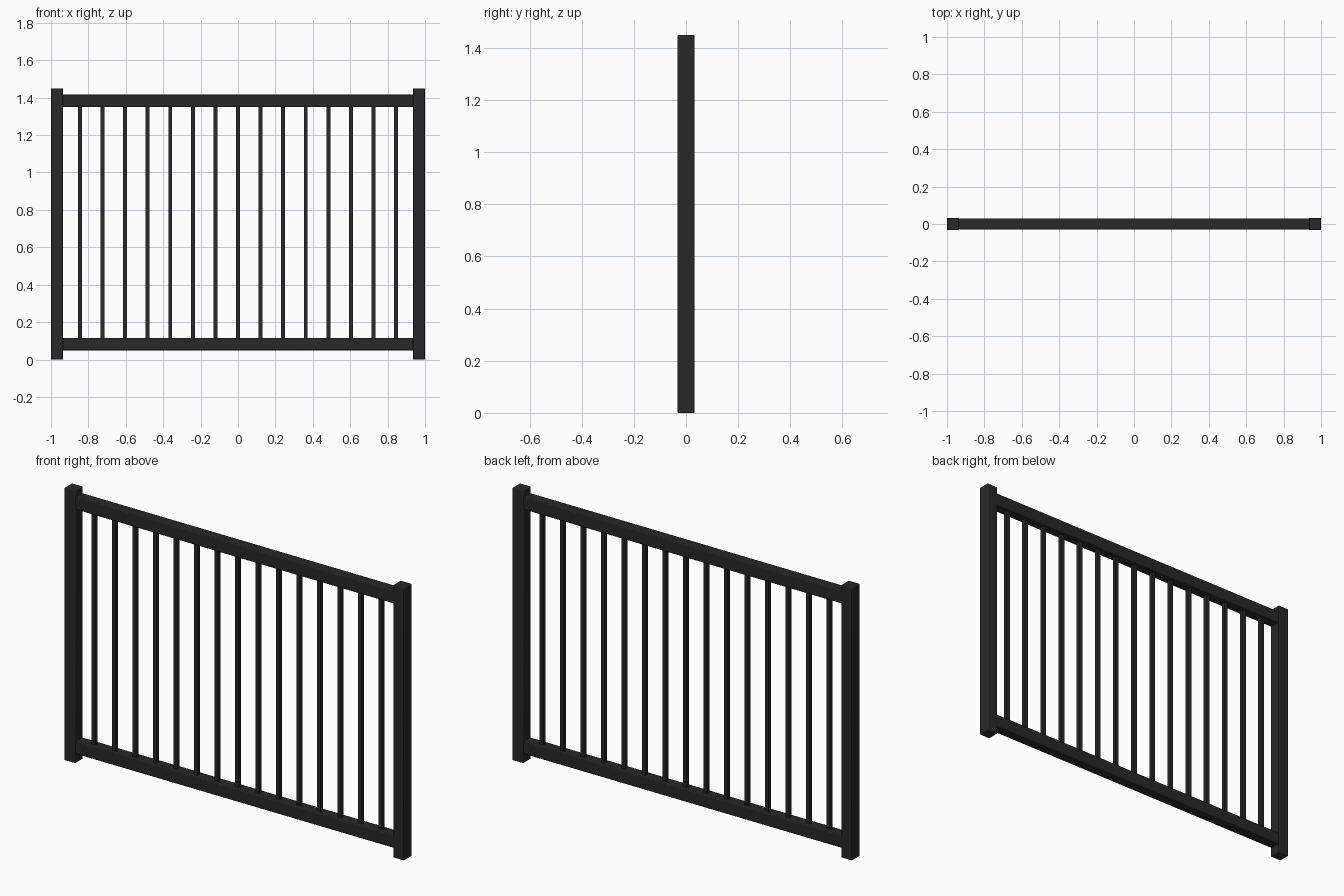
import bpy

cube = bpy.data.objects.get("Cube")
if cube:
    bpy.data.objects.remove(cube, do_unlink=True)

# Single dark powder-coat colour
COLOR = (0.021, 0.021, 0.021, 1)
metal = bpy.data.materials.new("charcoal_metal")
metal.use_nodes = True
metal.diffuse_color = COLOR
metal.node_tree.nodes["Principled BSDF"].inputs["Base Color"].default_value = COLOR


def bar(name, center, size, bevel):
    """Box section with softly chamfered edges."""
    bpy.ops.mesh.primitive_cube_add(size=1, location=center)
    obj = bpy.context.object
    obj.name = name
    obj.scale = size
    bpy.ops.object.transform_apply(location=False, rotation=False, scale=True)
    obj.data.materials.append(metal)
    if bevel:
        mod = obj.modifiers.new("edge_bevel", "BEVEL")
        mod.width = bevel
        mod.segments = 2
        bpy.ops.object.shade_smooth_by_angle()
    return obj


HEIGHT = 1.45
POST = 0.065
RAIL_DEPTH = 0.058
RAIL_LENGTH = 2 - 2 * POST
LOW_Z, HIGH_Z = 0.0825, 1.3825

# End posts
for side, sign in (("left", 1), ("right", -1)):
    bar(f"{side}_post", (sign * (1 - POST / 2), 0, HEIGHT / 2),
        (POST, POST, HEIGHT), 0.004)

# Horizontal rails, slightly let into the posts
for name, z in (("bottom_rail", LOW_Z), ("top_rail", HIGH_Z)):
    bar(name, (0, 0, z), (RAIL_LENGTH + 0.02, RAIL_DEPTH, 0.067), 0.004)

# Evenly spaced square balusters
COUNT, SPACING, WIDTH = 15, 0.1207, 0.021
for i in range(COUNT):
    x = (i - (COUNT - 1) / 2) * SPACING
    bar(f"baluster_{i + 1}", (x, 0, (LOW_Z + HIGH_Z) / 2),
        (WIDTH, WIDTH, HIGH_Z - LOW_Z), 0)
